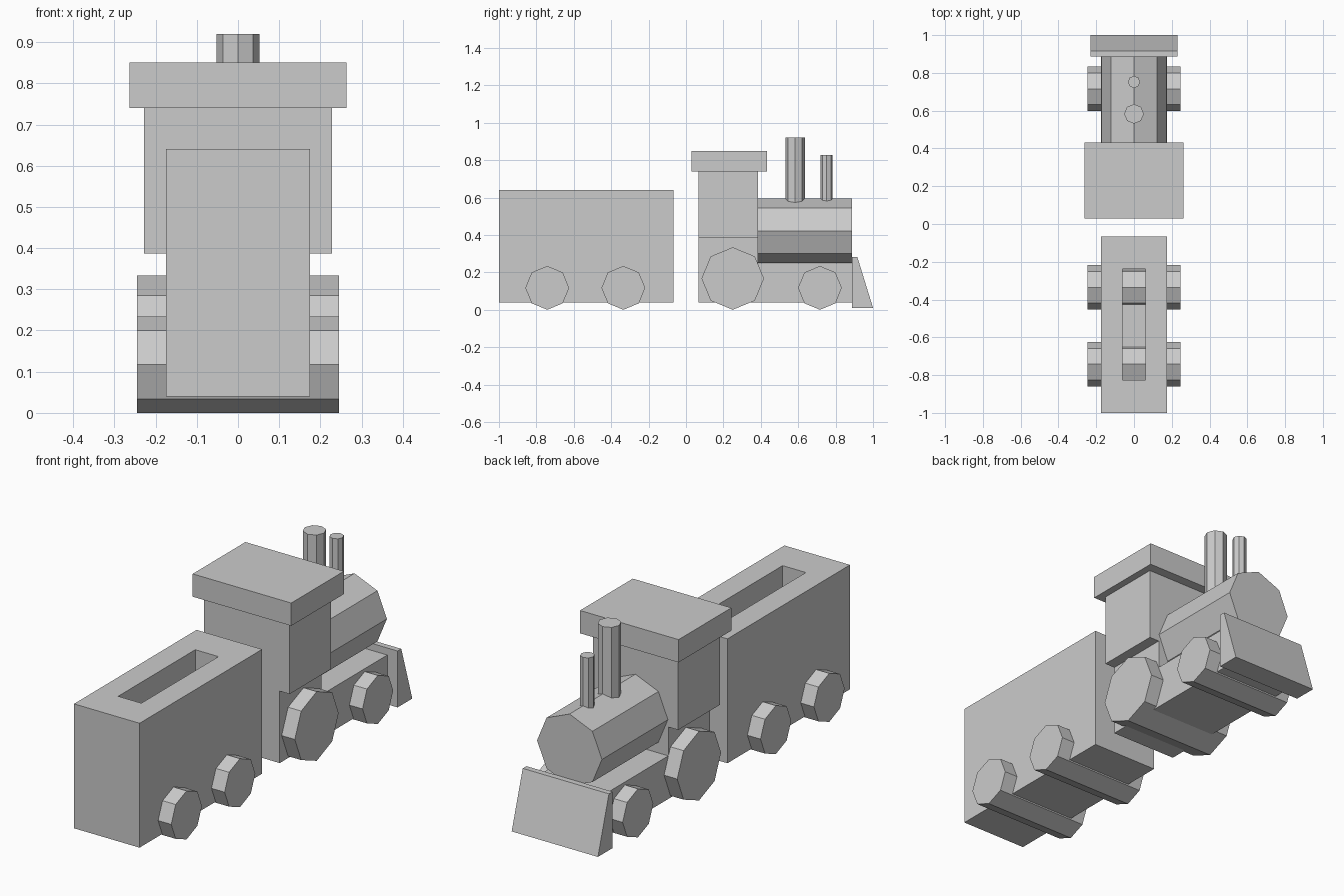
import bpy, bmesh
from math import radians
from mathutils import Matrix

if "Cube" in bpy.data.objects:
    bpy.data.objects.remove(bpy.data.objects["Cube"])


def add_object(name, bm):
    bmesh.ops.recalc_face_normals(bm, faces=bm.faces)
    mesh = bpy.data.meshes.new(name)
    bm.to_mesh(mesh)
    bm.free()
    obj = bpy.data.objects.new(name, mesh)
    bpy.context.collection.objects.link(obj)
    return obj


def extrude_profile(name, half_width, points):
    """Extrude a (y, z) side profile across x."""
    bm = bmesh.new()
    face = bm.faces.new([bm.verts.new((-half_width, y, z)) for y, z in points])
    ext = bmesh.ops.extrude_face_region(bm, geom=[face])
    verts = [v for v in ext["geom"] if isinstance(v, bmesh.types.BMVert)]
    bmesh.ops.translate(bm, verts=verts, vec=(2 * half_width, 0, 0))
    return add_object(name, bm)


def box(name, half_width, y0, y1, z0, z1):
    return extrude_profile(name, half_width, [(y0, z0), (y1, z0), (y1, z1), (y0, z1)])


def octagon_bar(name, radius, length, centre, axis="Z"):
    """Eight-sided cylinder with a corner pointing up (or along the axes)."""
    turn = {"X": Matrix.Rotation(radians(90), 4, "Y"),
            "Y": Matrix.Rotation(radians(90), 4, "X"),
            "Z": Matrix.Identity(4)}[axis]
    bm = bmesh.new()
    bmesh.ops.create_cone(bm, cap_ends=True, segments=8, radius1=radius,
                          radius2=radius, depth=length,
                          matrix=Matrix.Translation(centre) @ turn)
    return add_object(name, bm)


# Wagon with a slot cut in its top
wagon = box("wagon_body", 0.175, -1.0, -0.066, 0.04, 0.64)
cutter = box("slot_cutter", 0.062, -0.825, -0.237, 0.18, 0.8)
cutter.hide_render = True
cutter.hide_viewport = True
cut = wagon.modifiers.new("slot", "BOOLEAN")
cut.operation = "DIFFERENCE"
cut.solver = "EXACT"
cut.object = cutter

# Engine frame, stepped up beneath the cab
extrude_profile("engine_frame", 0.175, [
    (0.068, 0.04), (0.888, 0.04), (0.888, 0.248),
    (0.385, 0.248), (0.385, 0.388), (0.068, 0.388)])

# Cab and roof
box("cab", 0.228, 0.068, 0.385, 0.387, 0.74)
box("cab_roof", 0.263, 0.03, 0.432, 0.74, 0.85)

# Boiler and its two chimneys
octagon_bar("boiler", 0.173, 0.505, (0, 0.6355, 0.422), "Y")
octagon_bar("large_chimney", 0.052, 0.40, (0, 0.583, 0.72))
octagon_bar("small_chimney", 0.032, 0.31, (0, 0.752, 0.673))

# Sloped plough at the nose
extrude_profile("plough", 0.23, [
    (0.888, 0.01), (1.0, 0.01), (0.916, 0.282), (0.888, 0.282)])

# Wheel rollers running right across the train
for name, y, radius in (("wagon_rear_wheels", -0.742, 0.117),
                        ("wagon_front_wheels", -0.335, 0.117),
                        ("engine_drive_wheels", 0.25, 0.167),
                        ("engine_front_wheels", 0.716, 0.117)):
    octagon_bar(name, radius, 0.49, (0, y, radius), "X")
